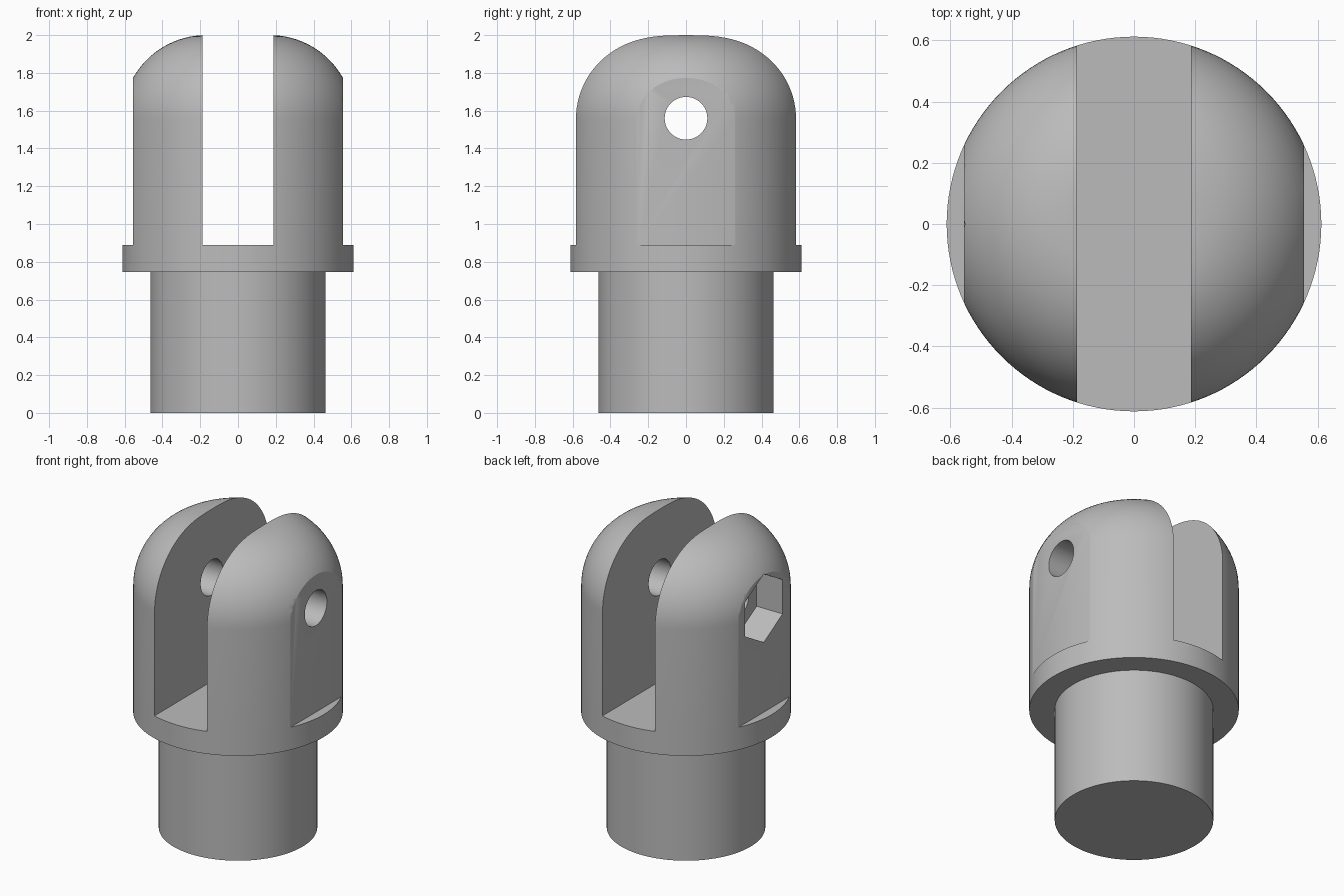
import bpy
import bmesh
from math import sin, cos, pi, radians
from mathutils import Matrix

cube = bpy.data.objects.get("Cube")
if cube:
    bpy.data.objects.remove(cube, do_unlink=True)

# Main dimensions
SHAFT_R, HEAD_R, DOME_R = 0.463, 0.612, 0.443
COLLAR_Z, FORK_Z, TOP = 0.745, 0.89, 2.0
SLOT_X, FLAT_X = 0.187, 0.555
PIN_Z, PIN_R, NUT_R, NUT_DEPTH = 1.56, 0.113, 0.22, 0.185

grey = bpy.data.materials.new("plain_grey")
grey.use_nodes = True
grey.diffuse_color = (0.5, 0.5, 0.5, 1)
grey.node_tree.nodes["Principled BSDF"].inputs["Base Color"].default_value = (0.5, 0.5, 0.5, 1)


def make_object(name, bm):
    bmesh.ops.recalc_face_normals(bm, faces=bm.faces)
    mesh = bpy.data.meshes.new(name)
    bm.to_mesh(mesh)
    bm.free()
    mesh.materials.append(grey)
    obj = bpy.data.objects.new(name, mesh)
    bpy.context.collection.objects.link(obj)
    return obj


def lathe(name, profile, steps=128):
    bm = bmesh.new()
    verts = [bm.verts.new((r, 0, z)) for r, z in profile]
    edges = [bm.edges.new(pair) for pair in zip(verts, verts[1:])]
    bmesh.ops.spin(bm, geom=verts + edges, cent=(0, 0, 0), axis=(0, 0, 1),
                   angle=2 * pi, steps=steps)
    bmesh.ops.remove_doubles(bm, verts=bm.verts, dist=0.0001)
    return make_object(name, bm)


def box(name, x0, x1, z0, z1):
    bm = bmesh.new()
    size = Matrix.Diagonal((x1 - x0, 2, z1 - z0, 1))
    place = Matrix.Translation(((x0 + x1) / 2, 0, (z0 + z1) / 2))
    bmesh.ops.create_cube(bm, size=1, matrix=place @ size)
    return make_object(name, bm)


def prism_along_x(name, x0, x1, radius, sides):
    bm = bmesh.new()
    angles = [2 * pi * i / sides for i in range(sides)]
    face = bm.faces.new([bm.verts.new((x0, radius * sin(a), PIN_Z + radius * cos(a)))
                         for a in angles])
    new = bmesh.ops.extrude_face_region(bm, geom=[face])["geom"]
    bmesh.ops.translate(bm, vec=(x1 - x0, 0, 0),
                        verts=[v for v in new if isinstance(v, bmesh.types.BMVert)])
    return make_object(name, bm)


# Turned body: shaft, collar and domed head in one profile
arc = [radians(90 * i / 24) for i in range(25)]
dome = [(HEAD_R - DOME_R + DOME_R * cos(a), TOP - DOME_R + DOME_R * sin(a)) for a in arc]
body = lathe("clevis_body", [(0, 0), (SHAFT_R, 0), (SHAFT_R, COLLAR_Z),
                             (HEAD_R, COLLAR_Z), (HEAD_R, FORK_Z)] + dome + [(0, TOP)])

# Fork slot, side flats, pin hole and hexagonal nut pocket
cutters = [
    box("slot_cutter", -SLOT_X, SLOT_X, FORK_Z, 2.3),
    box("left_flat_cutter", FLAT_X, 1, FORK_Z, 2.3),
    box("right_flat_cutter", -1, -FLAT_X, FORK_Z, 2.3),
    prism_along_x("pin_hole_cutter", -1, 1, PIN_R, 48),
    prism_along_x("nut_pocket_cutter", -1, -FLAT_X + NUT_DEPTH, NUT_R, 6),
]
bpy.context.view_layer.objects.active = body
for cutter in cutters:
    cutter.hide_render = True
    mod = body.modifiers.new(cutter.name, "BOOLEAN")
    mod.operation, mod.solver, mod.object = "DIFFERENCE", "EXACT", cutter
    bpy.ops.object.modifier_apply(modifier=mod.name)
    bpy.data.objects.remove(cutter, do_unlink=True)

# Smooth curved faces, keep machined edges sharp
bpy.ops.object.select_all(action="DESELECT")
body.select_set(True)
bpy.ops.object.shade_smooth_by_angle(angle=radians(25))
